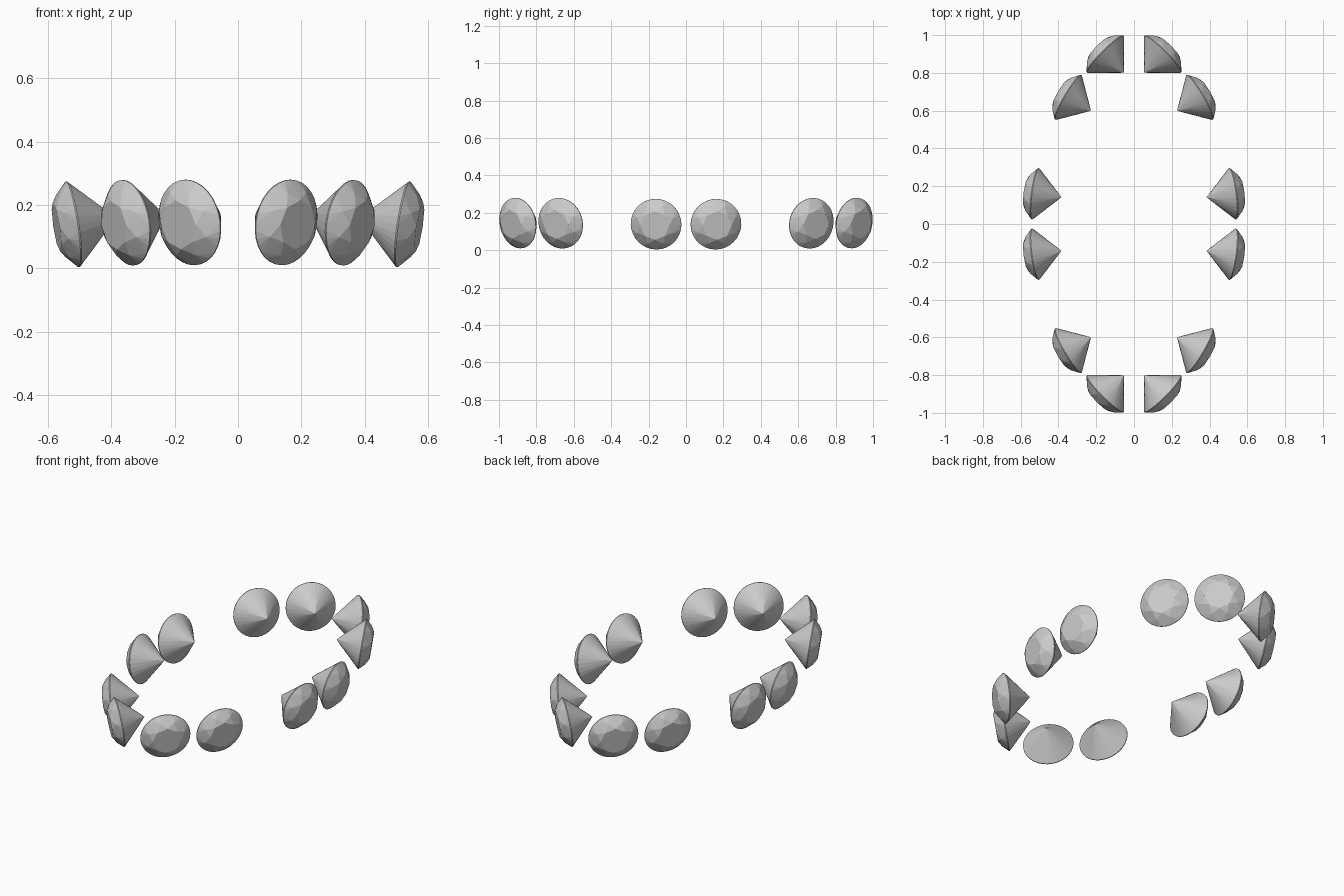
import bpy, bmesh
from math import radians, pi, cos, sin
from mathutils import Matrix, Vector

if "Cube" in bpy.data.objects:
    bpy.data.objects.remove(bpy.data.objects["Cube"])

R = 0.1365          # girdle radius
CROWN = 0.052       # girdle to table
PAVILION = 0.140    # girdle to point
TABLE = 0.57        # table radius as share of R
TILT = radians(8.5)


def ring(bm, n, r, z, turn=0.0):
    for i in range(n):
        a = turn + 2 * pi * i / n
        bm.verts.new((r * cos(a), r * sin(a), z))


def gem_mesh():
    bm = bmesh.new()
    half = pi / 8
    # table, crown kites, thin girdle, lower facets and point
    ring(bm, 8, R * TABLE, CROWN)
    mid = 0.79
    ring(bm, 8, R * mid, CROWN * (1 - (mid * cos(half) - TABLE) / (1 - TABLE)), half)
    ring(bm, 32, R, 0.002)
    ring(bm, 32, R, -0.002)
    low = 0.22
    ring(bm, 8, R * low, -PAVILION * (1 - low * cos(half)), half)
    bm.verts.new((0, 0, -PAVILION))
    bmesh.ops.convex_hull(bm, input=bm.verts[:])
    bmesh.ops.dissolve_limit(bm, angle_limit=radians(0.5), verts=bm.verts[:], edges=bm.edges[:])
    bmesh.ops.recalc_face_normals(bm, faces=bm.faces[:])
    me = bpy.data.meshes.new("cut_gem")
    bm.to_mesh(me)
    bm.free()
    return me


mesh = gem_mesh()

# one quarter of the oval: x, y, z of the girdle centre and outward heading
quarter = [("side", 0.522, 0.160, 0.139, 7.5),
           ("corner", 0.348, 0.670, 0.144, 30.4),
           ("end", 0.152, 0.899, 0.145, 45.0)]

for name, x, y, z, heading in quarter:
    for sx, xn in ((1, "right"), (-1, "left")):
        for sy, yn in ((1, "back"), (-1, "front")):
            a = radians(heading)
            az = Vector((sx * cos(a), sy * sin(a))).angle_signed(Vector((1, 0)))
            gem = bpy.data.objects.new(f"{name}_gem_{yn}_{xn}", mesh)
            gem.matrix_world = (Matrix.Translation((sx * x, sy * y, z))
                                @ Matrix.Rotation(az, 4, 'Z')
                                @ Matrix.Rotation(pi / 2 + TILT, 4, 'Y'))
            bpy.context.collection.objects.link(gem)
